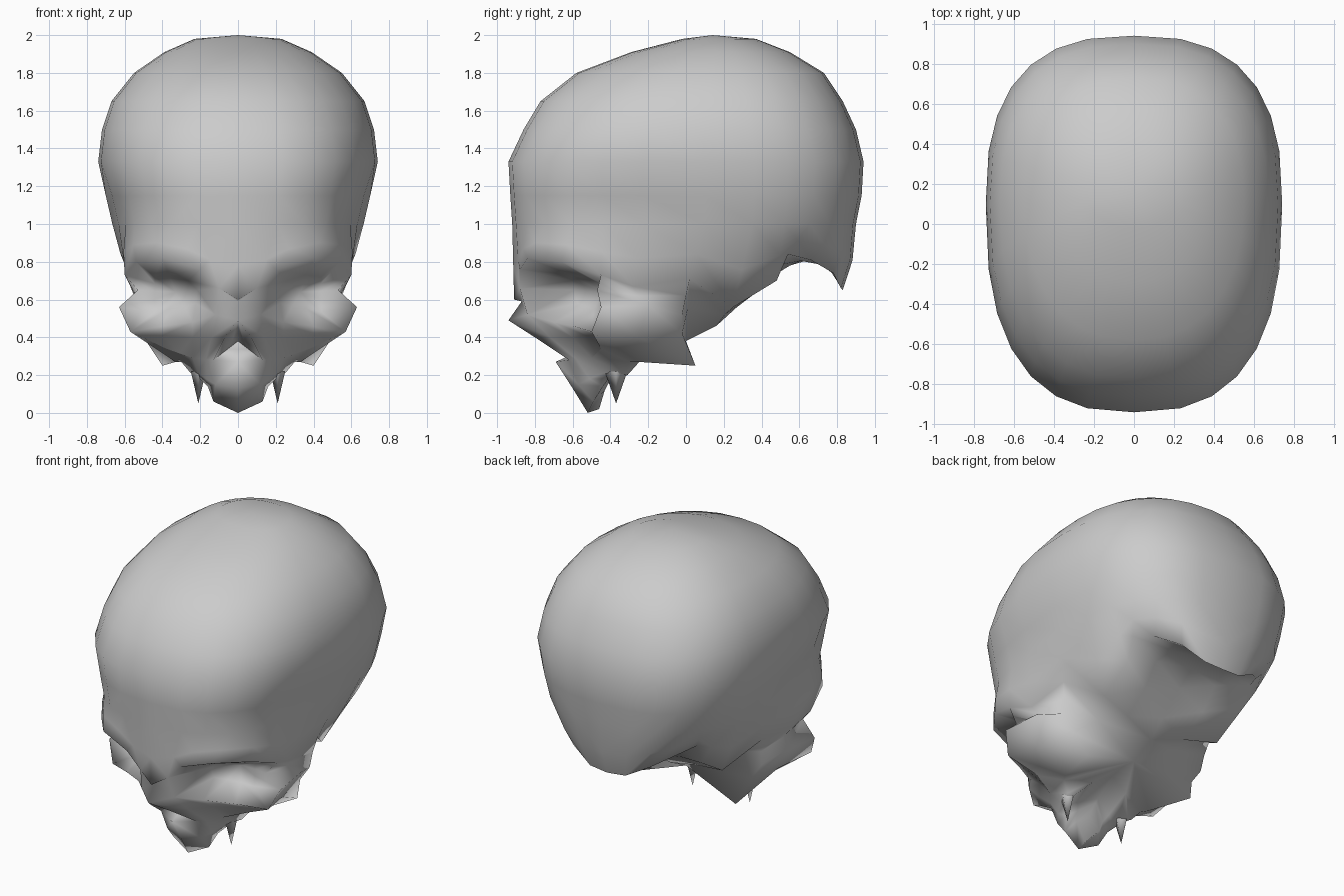
import bpy, bmesh, math
from mathutils import Vector as V

if "Cube" in bpy.data.objects:
    bpy.data.objects.remove(bpy.data.objects["Cube"])


def build(name, grids, angle):
    """Join point grids (rows, inner centre) into one half surface, mirrored across x."""
    bm = bmesh.new()
    for rows, centre in grids:
        part = bmesh.new()
        g = [[part.verts.new(p) for p in r] for r in rows]
        for a, b in zip(g, g[1:]):
            for i in range(len(a) - 1):
                part.faces.new((a[i], a[i + 1], b[i + 1], b[i]))
        bmesh.ops.remove_doubles(part, verts=part.verts, dist=0.001)
        part.normal_update()
        c = V(centre)
        if sum(f.normal.dot(f.calc_center_median() - c) * f.calc_area() for f in part.faces) < 0:
            bmesh.ops.reverse_faces(part, faces=part.faces)
        tmp = bpy.data.meshes.new("part")
        part.to_mesh(tmp)
        part.free()
        bm.from_mesh(tmp)
        bpy.data.meshes.remove(tmp)
    bmesh.ops.remove_doubles(bm, verts=bm.verts, dist=0.002)
    me = bpy.data.meshes.new(name)
    bm.to_mesh(me)
    bm.free()
    obj = bpy.data.objects.new(name, me)
    bpy.context.collection.objects.link(obj)
    bpy.ops.object.select_all(action='DESELECT')
    obj.select_set(True)
    bpy.context.view_layer.objects.active = obj
    m = obj.modifiers.new("mirror", 'MIRROR')
    m.merge_threshold = 0.002
    bpy.ops.object.modifier_apply(modifier=m.name)
    bpy.ops.object.shade_smooth_by_angle(angle=math.radians(angle))


def mix(row, other, t, push=(0, 0, 0)):
    return [V(a).lerp(V(b), t) + V(push) for a, b in zip(row, other)]


# Lower edge of the braincase, front midline round to back midline
edge = [(0, -.91, .60), (.10, -.88, .66), (.20, -.88, .76), (.40, -.84, .82),
        (.54, -.66, .80), (.60, -.45, .73), (.57, -.28, .67), (.57, .02, .71),
        (.44, .25, .56), (.45, .48, .70), (.46, .54, .84), (.40, .66, .81),
        (.28, .78, .74), (.13, .82, .66), (0, .83, .65)]
N = len(edge) - 1


def ring(z, front, back, w, mid, n):
    pts = []
    for i in range(N + 1):
        a = math.pi * i / N
        s, c = max(math.sin(a), 0), math.cos(a)
        x = w * s ** (2 / n) if 0 < i < N else 0
        y = mid + ((front - mid) if c > 0 else (back - mid)) * abs(c) ** (2 / n)
        pts.append(V((x, y, z)))
    return pts


# Braincase: z, front y, back y, half width, y of widest point, squareness
levels = [(2.0, .14, .14, 0, .14, 2), (1.98, -.02, .37, .23, .16, 2.2),
          (1.91, -.29, .55, .39, .15, 2.2), (1.80, -.58, .73, .55, .13, 2.3),
          (1.65, -.77, .83, .67, .12, 2.4), (1.50, -.86, .90, .72, .1, 2.5),
          (1.33, -.94, .94, .74, .1, 2.6), (1.15, -.93, .93, .70, .1, 2.6),
          (1.0, -.92, .90, .665, .1, 2.6)]
rings = [ring(*l) for l in levels]
for r in rings[-2:]:                      # shallow temple hollow
    for i in (5, 6):
        r[i].x -= .02
waist = mix(rings[-1], edge, .55)
for p in waist:
    p.x *= 1.015
    p.y += .02 if p.y > .6 else 0
braincase = rings + [waist, edge]

# Underside, from the braincase edge to the midline
base_mid = [(0, 0, .38), (0, .16, .46), (0, .27, .56), (0, .42, .70),
            (0, .55, .78), (0, .65, .81), (0, .74, .79), (0, .83, .65)]
under = edge[7:]
base_half = mix(under, base_mid, .5, (0, 0, .01))[:-1] + [under[-1]]
base = [under, base_half, base_mid]

# Temple and cheek flare below the braincase
flare = [
    edge[5:8],
    [(.53, -.47, .65), (.54, -.25, .62), (.55, .00, .62)],
    [(.63, -.45, .56), (.60, -.20, .57), (.54, -.02, .52)],
    [(.57, -.50, .43), (.50, -.25, .40), (.47, -.02, .42)],
    [(.38, -.45, .34), (.33, -.25, .27), (.40, .05, .25)],
    [(.24, -.50, .29), (.30, -.30, .27), (0, .00, .38)]]

# Back wall of the flare, joining it to the underside
flare_back = [[r[2] for r in flare[:5]], [edge[7]] + [base_half[0]] * 3 + [base_mid[0]]]

# Eye sockets: rim loop narrowing to an apex
rim = [V(p) for p in edge[1:6] + [flare[1][0], flare[2][0], flare[3][0], (.40, -.60, .46),
       (.24, -.70, .48), (.12, -.84, .52), edge[1]]]
apex = [(.33, -.44, .64)] * len(rim)
inner = mix(rim, apex, .5)
for p in inner:
    p.y = min(p.y + .12 * (1 - p.x / .5), -.45)
    if p.x > .42:
        p.x = .44
socket = [rim, inner, apex]

# Nasal bridge with a notch below the brow
bridge = [[edge[0], edge[1]], [(0, -.87, .59), edge[1]], [(0, -.94, .49), (.12, -.84, .52)]]

# Cheek front, from the socket floor down beside the nose
cheek = [
    [(0, -.94, .49), (.12, -.84, .52), (.24, -.70, .48), (.40, -.60, .46), (.57, -.50, .43)],
    [(.07, -.80, .40), (.14, -.72, .40), (.24, -.60, .40), (.40, -.53, .41), (.54, -.47, .41)],
    [(.13, -.62, .28), (.17, -.58, .283), (.24, -.50, .29), (.31, -.475, .315), (.38, -.45, .34)]]

# Recess of the nose opening
rim_n = [(0, -.94, .49), (.07, -.80, .40), (.13, -.62, .28), (0, -.69, .27)]
deep = [(0, -.52, .38)] * 4
nose = [rim_n, mix(rim_n, deep, .6, (0, .04, 0)), deep]
for p in (nose[1][0], nose[1][3]):
    p.x = 0

# Upper jaw wedge, with a pointed tooth at its side
jaw = [
    [(0, -.69, .27), (.13, -.62, .28), (.17, -.58, .283), (.24, -.50, .29), (.30, -.30, .27)],
    [(0, -.60, .13), (.12, -.57, .15), (.17, -.51, .18), (.21, -.44, .21), (.25, -.32, .21)],
    [(0, -.52, .00), (.13, -.49, .06), (.16, -.44, .14), (.20, -.41, .18), (.21, -.31, .20)],
    [(0, -.46, .02), (.09, -.43, .12), (.10, -.41, .18), (.12, -.38, .22), (.12, -.22, .30)],
    [(0, -.42, .18), (0, -.39, .22), (0, -.36, .25), (0, -.34, .27), (0, -.20, .36)]]
jaw_back = [[jaw[1][4], jaw[0][4], base_mid[0]], [jaw[2][4], jaw[3][4], jaw[4][4]]]

build("skull", [
    (braincase, (0, 0, 1.2)), (base, (0, 0, 1.2)), (flare, (.2, -.2, .5)),
    (flare_back, (.3, -.5, .5)), (socket, (.3, 0, .6)), (bridge, (0, 0, .6)),
    (cheek, (0, 0, .6)), (nose, (0, 0, .4)), (jaw, (0, -.4, .25)),
    (jaw_back, (0, -.6, .6))], 110)

# Side teeth
ring_t = [(.21 + .04 * x, -.37 + .06 * y, .22) for x, y in
          ((1, 0), (0, 1), (-1, 0), (0, -1), (1, 0))]
build("side_teeth", [([ring_t, [(.21, -.37, .05)] * 5], (.21, -.37, .15))], 110)
